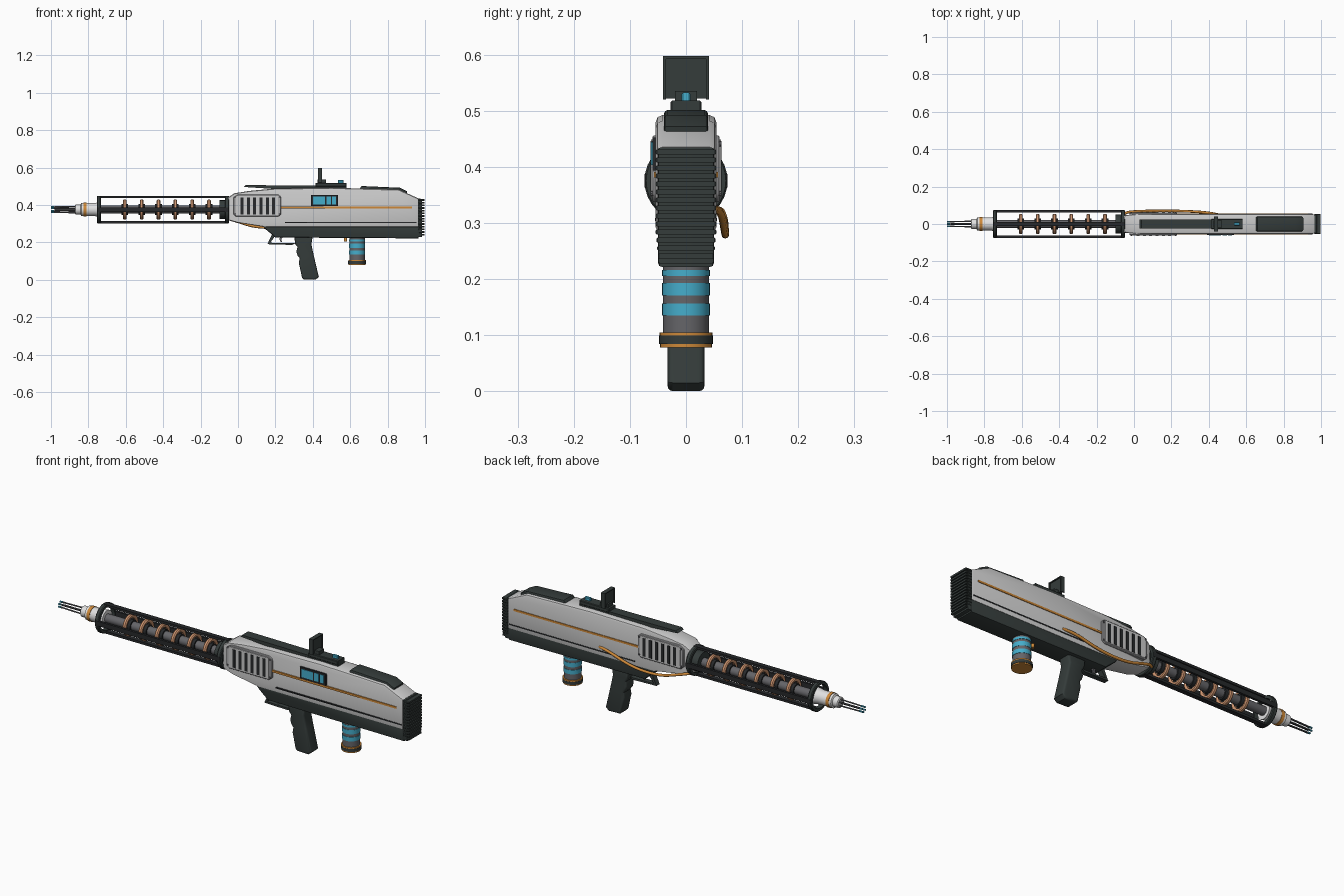
import bpy, bmesh, math
from mathutils import Vector, Matrix

cube = bpy.data.objects.get("Cube")
if cube:
    bpy.data.objects.remove(cube, do_unlink=True)


def material(name, r, g, b):
    m = bpy.data.materials.new(name)
    m.use_nodes = True
    m.diffuse_color = (r, g, b, 1)
    m.node_tree.nodes["Principled BSDF"].inputs["Base Color"].default_value = (r, g, b, 1)
    return m


LIGHT = material("light grey shell", 0.6, 0.6, 0.6)
WHITE = material("white ceramic", 0.75, 0.75, 0.75)
PANEL = material("vent grey", 0.42, 0.42, 0.43)
DARK = material("dark green grey", 0.035, 0.045, 0.043)
BLACK = material("near black", 0.02, 0.022, 0.024)
STEEL = material("steel grey", 0.13, 0.13, 0.14)
ORANGE = material("orange", 0.62, 0.25, 0.04)
COPPER = material("copper", 0.62, 0.3, 0.16)
CYAN = material("cyan", 0.06, 0.42, 0.6)
made = []


def finish(name, bm, mat):
    bmesh.ops.recalc_face_normals(bm, faces=bm.faces)
    mesh = bpy.data.meshes.new(name)
    bm.to_mesh(mesh)
    bm.free()
    mesh.materials.append(mat)
    ob = bpy.data.objects.new(name, mesh)
    bpy.context.collection.objects.link(ob)
    made.append(ob)
    return ob


def slab(name, pts, y0, y1, mat, bevel=0, segs=2, taper=None):
    """Side profile in x,z pushed out from y0 to y1."""
    bm = bmesh.new()
    face = bm.faces.new([bm.verts.new((x, y0, z)) for x, z in pts])
    out = bmesh.ops.extrude_face_region(bm, geom=[face])
    moved = [v for v in out["geom"] if isinstance(v, bmesh.types.BMVert)]
    bmesh.ops.translate(bm, verts=moved, vec=(0, y1 - y0, 0))
    if taper:
        for v in bm.verts:
            v.co.y *= taper(v.co)
    if bevel:
        rim = [e for e in bm.edges if abs(e.verts[0].co.y * e.verts[1].co.y) > 0
               and e.verts[0].co.y * e.verts[1].co.y > 0]
        bmesh.ops.bevel(bm, geom=rim, offset=bevel, segments=segs, profile=0.5, affect='EDGES')
    return finish(name, bm, mat)


def box(name, x0, x1, y0, y1, z0, z1, mat, bevel=0):
    return slab(name, [(x0, z0), (x1, z0), (x1, z1), (x0, z1)], y0, y1, mat, bevel, 1)


def lathe(name, pts, axis, centre, mat, ring=False, sides=32):
    """Turn (radius, distance) points round an axis; ring closes the section."""
    bm = bmesh.new()
    vs = [bm.verts.new((r, 0, t)) for r, t in pts]
    edges = [bm.edges.new(p) for p in zip(vs, vs[1:])]
    if ring:
        edges.append(bm.edges.new((vs[-1], vs[0])))
    bmesh.ops.spin(bm, geom=vs + edges, cent=(0, 0, 0), axis=(0, 0, 1),
                   angle=2 * math.pi, steps=sides)
    bmesh.ops.remove_doubles(bm, verts=bm.verts, dist=0.00005)
    turn = Vector((0, 0, 1)).rotation_difference(Vector(axis)).to_matrix().to_4x4()
    bmesh.ops.transform(bm, verts=bm.verts, matrix=Matrix.Translation(centre) @ turn)
    return finish(name, bm, mat)


def rod(name, a, b, r, mat, sides=24):
    a, b = Vector(a), Vector(b)
    n = (b - a).length
    return lathe(name, [(0, 0), (r, 0), (r, n), (0, n)], (b - a) / n, a, mat, sides=sides)


def tube(name, pts, r, mat):
    cu = bpy.data.curves.new(name, 'CURVE')
    cu.dimensions = '3D'
    cu.bevel_depth, cu.bevel_resolution, cu.use_fill_caps = r, 2, True
    sp = cu.splines.new('NURBS')
    sp.points.add(len(pts) - 1)
    for p, co in zip(sp.points, pts):
        p.co = (*co, 1)
    sp.use_endpoint_u, sp.order_u = True, 3
    cu.materials.append(mat)
    bpy.context.collection.objects.link(bpy.data.objects.new(name, cu))


AX = 0.375  # barrel axis height

# Main shell, lower frame and the cover along the top
slab("shell", [(-0.06, 0.32), (-0.06, 0.435), (-0.02, 0.462), (0.06, 0.475), (0.2, 0.488),
               (0.5, 0.492), (0.86, 0.482), (0.965, 0.435), (0.965, 0.28), (0.15, 0.28), (0, 0.305)],
     -0.054, 0.054, LIGHT, 0.012, 2, lambda c: 0.82 if c.x < -0.03 else 1)
slab("lower_frame", [(0.13, 0.29), (0.15, 0.268), (0.2, 0.226), (0.965, 0.221), (0.965, 0.29)],
     -0.05, 0.05, DARK, 0.008)
slab("top_rail", [(0.03, 0.496), (0.04, 0.506), (0.58, 0.502), (0.58, 0.485), (0.2, 0.485)],
     -0.025, 0.025, DARK)
slab("rear_cover", [(0.64, 0.47), (0.66, 0.501), (0.865, 0.492), (0.905, 0.472), (0.9, 0.45), (0.64, 0.46)],
     -0.039, 0.039, DARK, 0.006)

# Ribbed shoulder pad
slab("shoulder_pad", [(0.958, 0.228), (0.985, 0.228), (0.985, 0.425), (0.975, 0.434), (0.958, 0.434)],
     -0.05, 0.05, DARK, 0.004)
RIBS = 14
for i in range(RIBS):
    z = 0.236 + i * 0.0143
    w = 0.05 + 0.004 * min(1, i / 3)
    box("pad_rib", 0.966, 0.998, -w, w, z, z + 0.009, DARK, 0.002)

# Side trim, vents and bolts, repeated on both sides
for s, side in ((-1, "right"), (1, "left")):
    def plate(name, x0, x1, z0, z1, y0, y1, mat):
        box(side + "_" + name, x0, x1, s * y0, s * y1, z0, z1, mat)
    plate("stripe", 0.225, 0.93, 0.381, 0.391, 0.05, 0.057, ORANGE)
    plate("seam", 0.25, 0.955, 0.303, 0.309, 0.05, 0.0555, BLACK)
    slab(side + "_vent", [(-0.025, 0.35), (-0.01, 0.337), (0.215, 0.337), (0.23, 0.35),
                          (0.23, 0.443), (0.215, 0.456), (0, 0.456), (-0.025, 0.44)],
         s * 0.04, s * 0.06, PANEL, 0.003, 1)
    plate("vent_face", -0.01, 0.215, 0.345, 0.449, 0.05, 0.062, LIGHT)
    for i in range(6):
        x = 0.013 + i * 0.034
        plate("vent_slot", x, x + 0.016, 0.349, 0.441, 0.05, 0.0635, BLACK)
    for x in (-0.015, 0.222):
        for z in (0.352, 0.441):
            rod(side + "_bolt", (x, s * 0.05, z), (x, s * 0.063, z), 0.005, STEEL, 8)

# Display on the right side only
box("display_frame", 0.39, 0.535, -0.06, -0.05, 0.393, 0.452, BLACK)
for x0, x1 in ((0.4, 0.465), (0.472, 0.496), (0.503, 0.525)):
    box("display_cell", x0, x1, -0.062, -0.055, 0.403, 0.444, CYAN)

# Cable hanging along the left side
tube("cable", [(0.45, 0.05, 0.325), (0.4, 0.062, 0.325), (0.25, 0.07, 0.28), (0.1, 0.07, 0.278),
               (0, 0.068, 0.31), (-0.05, 0.06, 0.325), (-0.06, 0.045, 0.325)], 0.007, ORANGE)

# Flip-up sight
box("sight_base", 0.415, 0.58, -0.028, 0.028, 0.498, 0.518, DARK, 0.003)
box("sight_post", 0.425, 0.47, -0.02, 0.02, 0.515, 0.535, DARK)
box("sight_panel", 0.433, 0.445, -0.037, 0.037, 0.522, 0.594, DARK)
for y in (-0.041, 0.036):
    box("sight_edge", 0.428, 0.45, y, y + 0.005, 0.52, 0.597, DARK)
box("sight_top", 0.428, 0.45, -0.041, 0.041, 0.592, 0.597, DARK)
box("sight_light", 0.535, 0.565, -0.008, 0.008, 0.515, 0.532, CYAN, 0.003)

# Grip, trigger and guard
slab("grip", [(0.3, 0.235), (0.306, 0.19), (0.318, 0.175), (0.312, 0.15), (0.318, 0.13), (0.33, 0.115),
              (0.325, 0.09), (0.332, 0.06), (0.342, 0.012), (0.352, 0.002), (0.415, 0),
              (0.432, 0.015), (0.405, 0.13), (0.392, 0.19), (0.4, 0.235)], -0.033, 0.033, DARK, 0.01, 3)
slab("guard_floor", [(0.157, 0.19), (0.29, 0.186), (0.31, 0.196), (0.165, 0.198)], -0.013, 0.013, DARK)
slab("guard_front", [(0.157, 0.19), (0.168, 0.192), (0.2, 0.236), (0.18, 0.24)], -0.013, 0.013, DARK)
slab("trigger", [(0.225, 0.235), (0.222, 0.215), (0.23, 0.2), (0.235, 0.202), (0.232, 0.217), (0.245, 0.235)],
     -0.006, 0.006, STEEL)

# Canister under the frame, stacked from short cylinders
for name, z0, z1, r, mat in (("body", 0.1, 0.23, 0.041, STEEL), ("band", 0.135, 0.156, 0.0425, CYAN),
                             ("band", 0.171, 0.193, 0.0425, CYAN), ("band", 0.205, 0.216, 0.0425, CYAN),
                             ("ring", 0.099, 0.105, 0.047, ORANGE), ("cap", 0.084, 0.099, 0.048, DARK),
                             ("base", 0.078, 0.084, 0.046, ORANGE)):
    rod("canister_" + name, (0.637, 0, z0), (0.637, 0, z1), r, mat, 32)
rod("release_button", (0.575, 0, 0.205), (0.575, 0, 0.225), 0.009, ORANGE, 12)

# Barrel cage: two hoops joined by four rails
for x in (-0.755, -0.07):
    lathe("cage_hoop", [(0.058, 0), (0.071, 0), (0.074, 0.004), (0.074, 0.018), (0.071, 0.022), (0.058, 0.022)],
          (1, 0, 0), (x, 0, AX), DARK, True)
for z in (AX - 0.074, AX + 0.062):
    box("cage_rail", -0.75, -0.05, -0.012, 0.012, z, z + 0.012, BLACK)
for y in (-0.074, 0.062):
    box("cage_rail", -0.75, -0.05, y, y + 0.012, AX - 0.012, AX + 0.012, BLACK)

# Inner barrel with coils
rod("inner_barrel", (-0.76, 0, AX), (-0.05, 0, AX), 0.022, STEEL)
rod("barrel_root", (-0.1, 0, AX), (-0.05, 0, AX), 0.05, DARK)
for i in range(6):
    x = -0.605 + i * 0.09
    lathe("coil", [(0.036, -0.006), (0.042, -0.01), (0.049, -0.01), (0.054, -0.005), (0.054, 0.005),
                   (0.049, 0.01), (0.042, 0.01), (0.036, 0.006)], (1, 0, 0), (x, 0, AX), COPPER, True)
    rod("coil_collar", (x - 0.018, 0, AX), (x + 0.018, 0, AX), 0.029, BLACK)
    for y, z in ((1, 0), (0, 1)):
        d = Vector((0, y, z)) * 0.04
        rod("coil_spoke", Vector((x, 0, AX)) - d, Vector((x, 0, AX)) + d, 0.005, STEEL, 8)

# Muzzle with prongs round a glowing core
lathe("muzzle", [(0, -0.872), (0.022, -0.872), (0.027, -0.868), (0.027, -0.842), (0.035, -0.838),
                 (0.035, -0.765), (0.04, -0.735), (0, -0.735)], (1, 0, 0), (0, 0, AX), WHITE)
rod("muzzle_band", (-0.826, 0, AX), (-0.81, 0, AX), 0.0375, ORANGE, 32)
for i in range(6):
    a = math.radians(60 * i + 30)
    dy, dz = math.cos(a), math.sin(a)
    rod("prong", (-0.86, dy * 0.017, AX + dz * 0.017), (-0.999, dy * 0.014, AX + dz * 0.014), 0.0035, STEEL, 8)
    rod("prong_tip", (-0.985, dy * 0.0143, AX + dz * 0.0143), (-1, dy * 0.014, AX + dz * 0.014), 0.0045, CYAN, 8)
rod("core", (-0.98, 0, AX), (-0.86, 0, AX), 0.005, STEEL, 12)

# Smooth round parts while keeping edges crisp
bpy.ops.object.select_all(action='DESELECT')
for ob in made:
    ob.select_set(True)
bpy.context.view_layer.objects.active = made[0]
bpy.ops.object.shade_smooth_by_angle(angle=math.radians(32))
